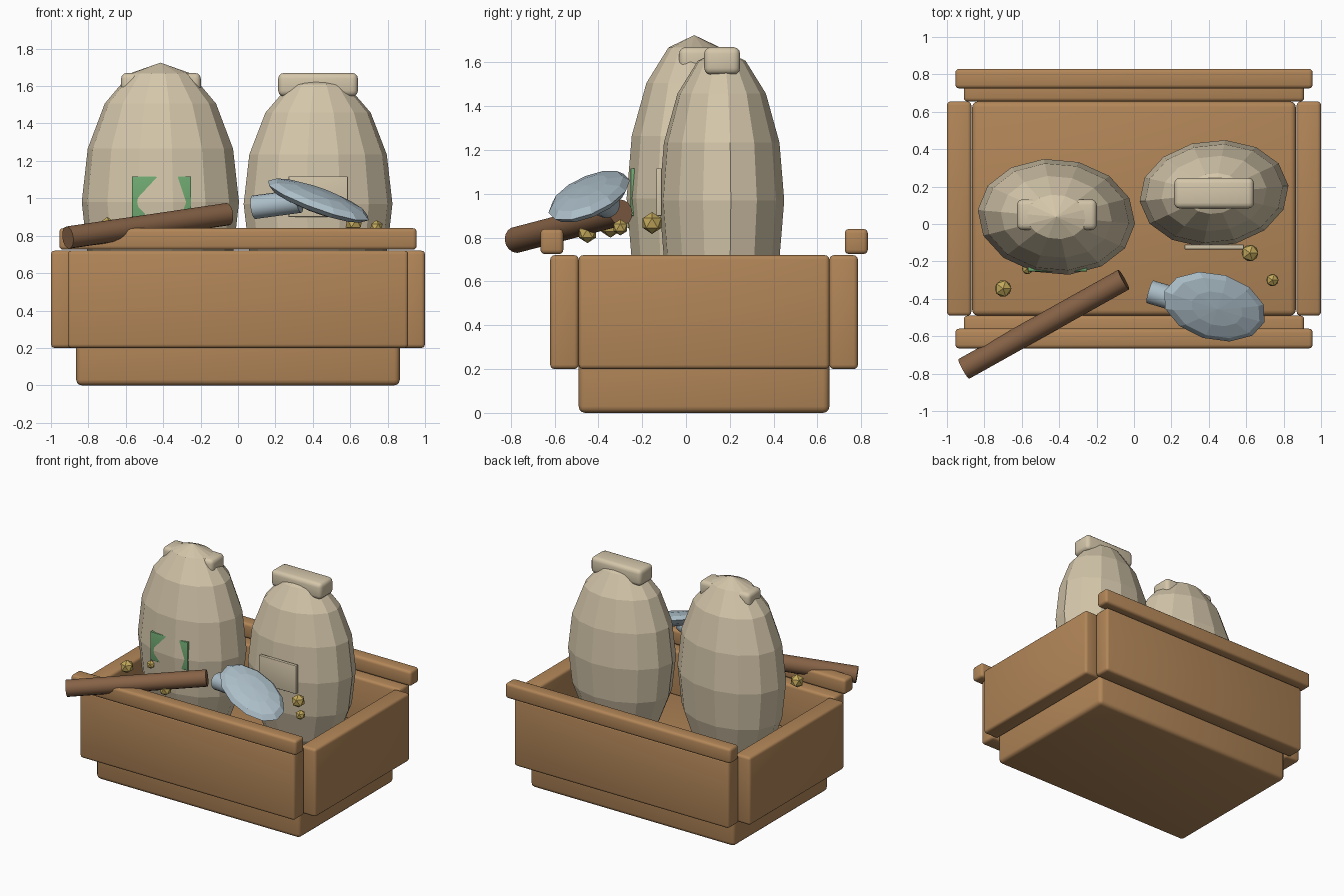
import bpy, bmesh, math
from mathutils import Vector, Matrix, Euler

if "Cube" in bpy.data.objects:
    bpy.data.objects.remove(bpy.data.objects["Cube"])


def material(name, r, g, b):
    def lin(c):
        c /= 255
        return c / 12.92 if c < 0.04 else ((c + 0.055) / 1.055) ** 2.4
    m = bpy.data.materials.new(name)
    m.diffuse_color = (lin(r), lin(g), lin(b), 1)
    m.use_nodes = True
    m.node_tree.nodes["Principled BSDF"].inputs["Base Color"].default_value = m.diffuse_color
    return m


WOOD = material("crate wood", 178, 134, 88)
BARK = material("dark wood", 134, 98, 70)
CLOTH = material("sack cloth", 212, 198, 170)
METAL = material("pale steel", 172, 190, 200)
GOLD = material("gold", 196, 170, 92)
GREEN = material("green label", 112, 170, 114)


def finish(name, bm, mat, smooth=False):
    bmesh.ops.recalc_face_normals(bm, faces=bm.faces)
    mesh = bpy.data.meshes.new(name)
    bm.to_mesh(mesh)
    bm.free()
    mesh.materials.append(mat)
    for p in mesh.polygons:
        p.use_smooth = smooth
    ob = bpy.data.objects.new(name, mesh)
    bpy.context.collection.objects.link(ob)
    if smooth:
        bpy.context.view_layer.objects.active = ob
        ob.select_set(True)
        bpy.ops.object.shade_smooth_by_angle(angle=math.radians(40))
        ob.select_set(False)
    return ob


def box(name, lo, hi, mat, bevel):
    """Rounded block between two corners."""
    lo, hi = Vector(lo), Vector(hi)
    bm = bmesh.new()
    bmesh.ops.create_cube(bm, size=1, matrix=Matrix.Translation((lo + hi) / 2)
                          @ Matrix.Diagonal((*(hi - lo), 1)))
    bmesh.ops.bevel(bm, geom=bm.edges[:], offset=bevel, segments=3,
                    profile=0.5, affect='EDGES')
    return finish(name, bm, mat, True)


def ellipsoid(name, centre, radii, rot, mat, segs, rings):
    """Faceted ellipsoid with its first column on the x axis."""
    bm = bmesh.new()
    rows = []
    for i in range(1, rings):
        t = math.pi * i / rings
        rows.append([bm.verts.new((math.sin(t) * math.cos(a), math.sin(t) * math.sin(a), math.cos(t)))
                     for a in (2 * math.pi * j / segs for j in range(segs))])
    top, bottom = bm.verts.new((0, 0, 1)), bm.verts.new((0, 0, -1))
    for j in range(segs):
        k = (j + 1) % segs
        bm.faces.new((top, rows[0][j], rows[0][k]))
        bm.faces.new((bottom, rows[-1][k], rows[-1][j]))
        for a, b in zip(rows, rows[1:]):
            bm.faces.new((a[j], b[j], b[k], a[k]))
    bm.transform(Matrix.Translation(centre) @ Euler(rot).to_matrix().to_4x4()
                 @ Matrix.Diagonal((*radii, 1)))
    return finish(name, bm, mat)


def rod(name, start, end, radius, mat, sides=16):
    """Cylinder between two points with slightly eased rims."""
    start, end = Vector(start), Vector(end)
    d = end - start
    bm = bmesh.new()
    bmesh.ops.create_cone(bm, cap_ends=True, segments=sides, radius1=radius,
                          radius2=radius, depth=d.length)
    bm.transform(Matrix.Translation((start + end) / 2)
                 @ d.to_track_quat('Z', 'Y').to_matrix().to_4x4())
    return finish(name, bm, mat, True)


# Crate: base block, four walls, front and back rails
box("crate_base", (-0.865, -0.49, 0), (0.865, 0.655, 0.4), WOOD, 0.03)
for side, x in (("left", -0.935), ("right", 0.935)):
    box(side + "_wall", (x - 0.065, -0.49, 0.2), (x + 0.065, 0.655, 0.72), WOOD, 0.02)
for side, y0, r0 in (("front", -0.62, -0.665), ("back", 0.655, 0.725)):
    box(side + "_wall", (-0.91, y0, 0.2), (0.91, y0 + 0.13, 0.72), WOOD, 0.02)
    box(side + "_rail", (-0.955, r0, 0.725), (0.955, r0 + 0.105, 0.84), WOOD, 0.02)

# Sacks with a tie across the top and a label on the front
ellipsoid("left_sack", (-0.415, 0.038, 0.98), (0.422, 0.31, 0.745),
          (0, 0, math.radians(-5)), CLOTH, 14, 8)
ellipsoid("right_sack", (0.428, 0.163, 0.97), (0.4, 0.285, 0.69),
          (0, 0, math.radians(6)), CLOTH, 14, 8)
for side, x, y in (("left", -0.412, 0.05), ("right", 0.428, 0.165)):
    box(side + "_tie", (x - 0.213, y - 0.082, 1.545), (x + 0.213, y + 0.082, 1.67), CLOTH, 0.03)
box("left_label", (-0.567, -0.253, 0.9), (-0.25, -0.228, 1.117), GREEN, 0.004)
box("right_label", (0.27, -0.135, 0.9), (0.587, -0.11, 1.117), CLOTH, 0.004)

# Wooden handle resting over the front rail
rod("loose_handle", (-0.91, -0.775, 0.79), (-0.055, -0.297, 0.915), 0.06, BARK)

# Metal scoop: flattened blade and socket
ellipsoid("scoop_blade", (0.43, -0.442, 0.988), (0.3, 0.18, 0.055),
          (0.15, 0.36, -0.3), METAL, 12, 6)
rod("scoop_socket", (0.085, -0.362, 0.952), (0.33, -0.435, 0.985), 0.063, METAL)

# Gold nuggets
nuggets = [(-0.70, -0.345, 0.85, 0.05), (-0.57, -0.24, 0.86, 0.032),
           (-0.30, -0.45, 0.82, 0.045), (0.62, -0.155, 0.867, 0.05),
           (0.74, -0.30, 0.847, 0.037)]
for i, (x, y, z, r) in enumerate(nuggets):
    bm = bmesh.new()
    bmesh.ops.create_icosphere(bm, subdivisions=1, radius=r,
                               matrix=Matrix.Translation((x, y, z)))
    finish("nugget_%d" % (i + 1), bm, GOLD)
